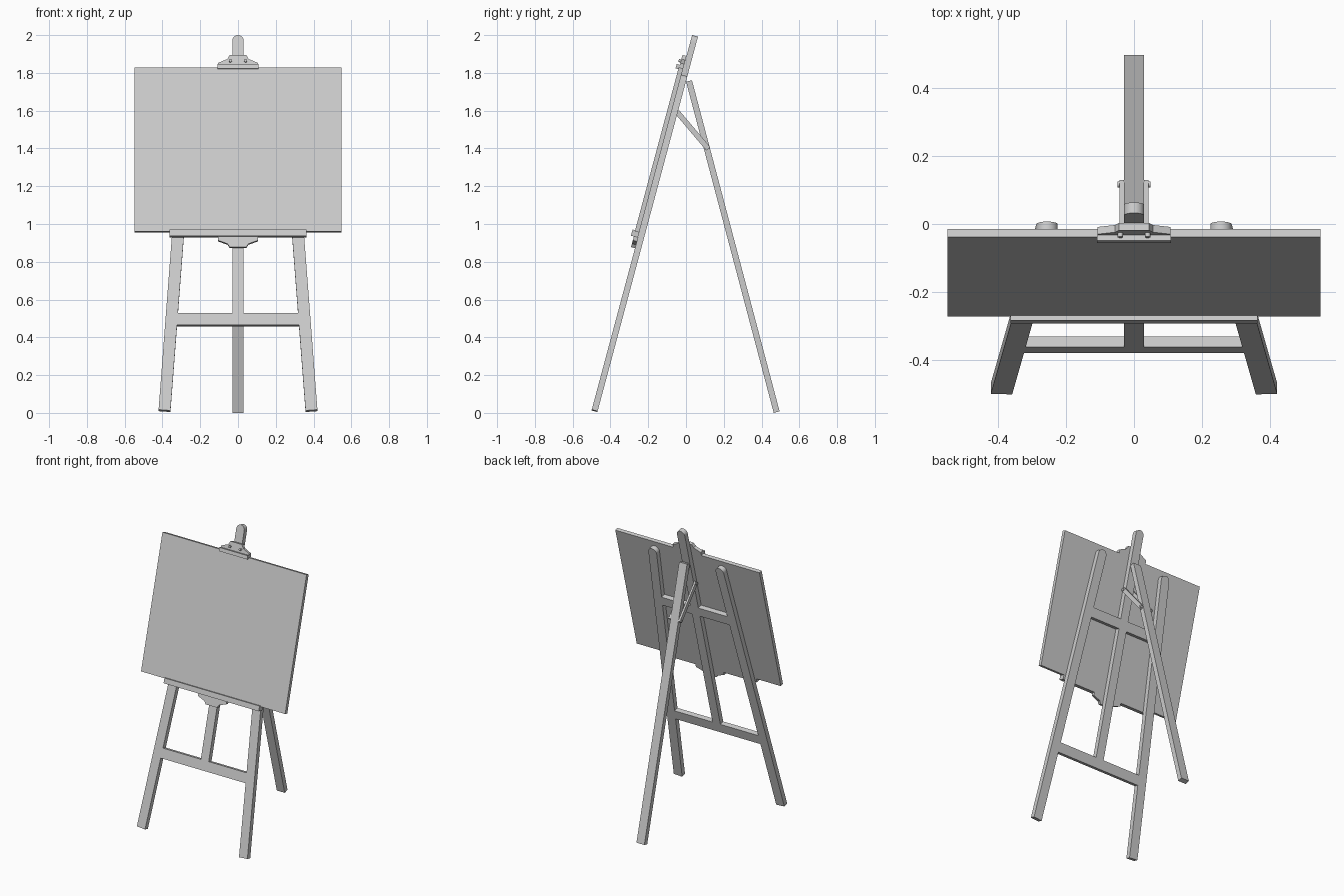
import bpy, bmesh, math
from mathutils import Matrix, Vector

if "Cube" in bpy.data.objects:
    bpy.data.objects.remove(bpy.data.objects["Cube"])

TILT = math.radians(15)
# Local easel plane: x across, y backwards through the thickness, z up the slope
FRAME = Matrix.Translation((0, -0.484, 0.011)) @ Matrix.Rotation(-TILT, 4, 'X')
HALF = 0.016  # half thickness of the timber


def prism(name, profile, y0, y1, matrix=FRAME):
    """Extrude an (x, z) profile from y0 to y1, then place it."""
    bm = bmesh.new()
    face = bm.faces.new([bm.verts.new((x, y0, z)) for x, z in profile])
    ext = bmesh.ops.extrude_face_region(bm, geom=[face])
    verts = [v for v in ext['geom'] if isinstance(v, bmesh.types.BMVert)]
    bmesh.ops.translate(bm, verts=verts, vec=(0, y1 - y0, 0))
    bmesh.ops.recalc_face_normals(bm, faces=bm.faces)
    bm.transform(matrix)
    mesh = bpy.data.meshes.new(name)
    bm.to_mesh(mesh)
    bm.free()
    obj = bpy.data.objects.new(name, mesh)
    bpy.context.collection.objects.link(obj)
    mesh.shade_smooth()
    mesh.set_sharp_from_angle(angle=math.radians(30))
    return obj


def strip(p0, p1, width, rounded=False):
    """Outline of a straight bar from p0 to p1, with an optional round far end."""
    a, b = Vector(p0), Vector(p1)
    d = (b - a).normalized()
    n = Vector((d.y, -d.x)) * width / 2
    pts = [a - n, a + n]
    if rounded:
        r, c = width / 2, b - d * width / 2
        pts += [c + n * math.cos(t) + d * r * math.sin(t)
                for t in (math.pi * i / 14 for i in range(15))]
    else:
        pts += [b + n, b - n]
    return [tuple(p) for p in pts]


def rect(x0, x1, z0, z1):
    return [(x0, z0), (x1, z0), (x1, z1), (x0, z1)]


def cylinder(name, radius, depth, matrix):
    ring = [(radius * math.cos(t), radius * math.sin(t))
            for t in (math.tau * i / 16 for i in range(16))]
    return prism(name, ring, -depth / 2, depth / 2, matrix)


def inner_x(z):
    """Inner edge of the splayed front leg."""
    return 0.389 - 0.074 * z - 0.0315


# Splayed front legs and the upper rail halves between leg and mast
for side, s in (("left", -1), ("right", 1)):
    prism("front_leg_" + side,
          strip((s * 0.389, 0), (s * 0.253, 1.838), 0.063, True), -HALF, HALF)
    prism("upper_rail_" + side,
          [(s * 0.03, 1.39), (s * inner_x(1.39), 1.39),
           (s * inner_x(1.455), 1.455), (s * 0.03, 1.455)], -HALF, HALF)

# Lower rail and central mast
prism("lower_rail", [(-inner_x(0.467), 0.467), (inner_x(0.467), 0.467),
                     (inner_x(0.533), 0.533), (-inner_x(0.533), 0.533)], -HALF, HALF)
prism("mast", strip((0, 0.533), (0, 2.055), 0.06, True), -HALF, HALF)

# Drawing board
prism("board", rect(-0.548, 0.548, 0.973, 1.872), -0.040, -HALF)

# Bottom tray with its front lip
prism("tray", rect(-0.362, 0.362, 0.945, 0.973), -0.054, -HALF)
prism("tray_lip", rect(-0.362, 0.362, 0.973, 0.979), -0.054, -0.040)

# Stepped brackets: one under the tray, one clamping the board from above
STEP = [(0.107, 0), (0.107, 0.024), (0.056, 0.046), (0.044, 0.068)]
for name, base, s in (("tray_bracket", 0.945, -1), ("top_clamp", 1.872, 1)):
    half = [(x, base + s * z * (0.85 if s < 0 else 1)) for x, z in STEP]
    prism(name, half + [(-x, z) for x, z in reversed(half)], -0.038, -HALF)
prism("top_clamp_lip", rect(-0.108, 0.108, 1.862, 1.886), -0.055, -0.040)
prism("top_clamp_bridge", rect(-0.107, 0.107, 1.872, 1.886), -0.040, -0.038)
for s in (-1, 1):
    cylinder("clamp_screw", 0.008, 0.014,
             FRAME @ Matrix.Translation((s * 0.04, -0.043, 1.907)))

# Rear leg, drawn in the side plane (profile x becomes world y)
SIDE = Matrix.Rotation(math.radians(90), 4, 'Z')
prism("rear_leg", strip((0.480, 0.004), (0.016, 1.757), 0.032), -0.03, 0.03, SIDE)

# Hinge braces on both sides of mast and rear leg, with bolts
for s in (-1, 1):
    prism("brace", strip((-0.058, 1.606), (0.118, 1.398), 0.028),
          s * 0.030, s * 0.043, SIDE)
    for y, z in ((-0.052, 1.599), (0.116, 1.405)):
        cylinder("brace_bolt", 0.009, 0.010,
                 Matrix.Translation((s * 0.044, y, z)) @ SIDE)
